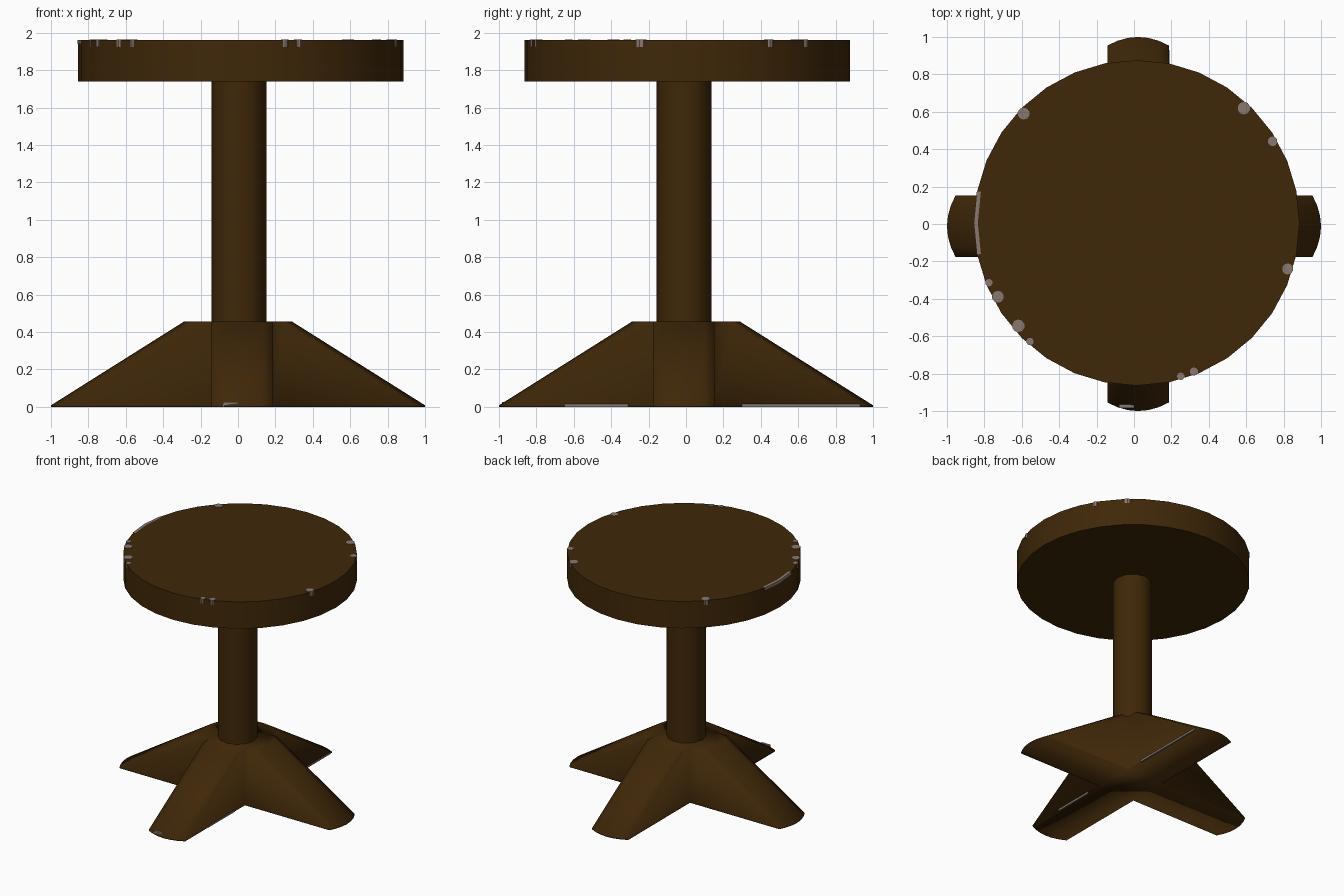
import bpy, bmesh, math

if "Cube" in bpy.data.objects:
    bpy.data.objects.remove(bpy.data.objects["Cube"])


def material(name, rgb):
    m = bpy.data.materials.new(name)
    m.diffuse_color = (*rgb, 1)
    m.use_nodes = True
    m.node_tree.nodes["Principled BSDF"].inputs["Base Color"].default_value = m.diffuse_color
    return m


wood = material("dark brown wood", (0.050, 0.0205, 0.0025))
worn = material("worn grey", (0.25, 0.19, 0.16))


def finish(name, bm, mat=wood, angle=32):
    bmesh.ops.recalc_face_normals(bm, faces=bm.faces)
    me = bpy.data.meshes.new(name)
    bm.to_mesh(me)
    bm.free()
    ob = bpy.data.objects.new(name, me)
    me.materials.append(mat)
    bpy.context.collection.objects.link(ob)
    bpy.ops.object.select_all(action='DESELECT')
    ob.select_set(True)
    bpy.context.view_layer.objects.active = ob
    bpy.ops.object.shade_smooth_by_angle(angle=math.radians(angle))
    return ob


def disc(name, sides, radius, x, y, z0, z1, mat=wood):
    bm = bmesh.new()
    bmesh.ops.create_cone(bm, cap_ends=True, segments=sides, radius1=radius,
                          radius2=radius, depth=z1 - z0)
    bmesh.ops.translate(bm, verts=bm.verts, vec=(x, y, (z0 + z1) / 2))
    return finish(name, bm, mat)


def plate(name, lo, hi):
    bm = bmesh.new()
    bmesh.ops.create_cube(bm, size=1)
    for v in bm.verts:
        v.co = [hi[i] if v.co[i] > 0 else lo[i] for i in range(3)]
    return finish(name, bm, worn)


# round seat and centre column
SX, SY, SR = 0.015, 0.006, 0.87
disc("seat", 32, SR, SX, SY, 1.74, 1.96)
disc("column", 12, 0.147, 0.005, -0.01, 0.44, 1.742)

# four-armed foot: a cross outline whose rounded tips slope up to the hub
HALF, SAG = 0.165, 0.046
CX, CY = 0.022, -0.012      # sideways offsets of the two crossing bars


def cross_outline(reach):
    pts = []
    for dx, dy in ((1, 0), (0, 1), (-1, 0), (0, -1)):
        ox, oy = (0, CY) if dx else (CX, 0)
        for i in range(7):
            t = -1 + i / 3
            r, s = reach - SAG * t * t, HALF * t
            pts.append((dx * r - dy * s + ox, dy * r + dx * s + oy))
        # inner corner before the next arm
        pts.append(((dx - dy) * HALF + CX, (dx + dy) * HALF + CY))
    return pts


bm = bmesh.new()
rings = []
for reach, z in ((1.0, 0.0), (1.0, 0.008), (0.29, 0.455)):
    rings.append([bm.verts.new((x, y, z)) for x, y in cross_outline(reach)])
for low, high in zip(rings, rings[1:]):
    n = len(low)
    for i in range(n):
        j = (i + 1) % n
        bm.faces.new((low[i], low[j], high[j], high[i]))
bm.faces.new(rings[0][::-1])
bm.faces.new(rings[-1])
finish("foot", bm, angle=180)

# small worn spots around the seat's top rim
for k, (deg, size) in enumerate(((136, .032), (47, .034), (31, .026), (-17, .03),
                                 (202, .02), (208, .032), (221, .034), (228, .02),
                                 (286, .02), (291, .022))):
    a = math.radians(deg)
    r = SR - size + 0.003
    disc(f"worn_spot_{k}", 10, size, SX + r * math.cos(a), SY + r * math.sin(a),
         1.925, 1.963, worn)

# worn strip along the left part of the rim
bm = bmesh.new()
prev = None
for deg in (168.75, 180, 191.25):
    a = math.radians(deg)
    c, s = math.cos(a), math.sin(a)
    col = [bm.verts.new((SX + r * c, SY + r * s, z))
           for r, z in ((SR + .002, 1.94), (SR + .002, 1.962), (SR - .02, 1.962))]
    if prev:
        for i in range(2):
            bm.faces.new((prev[i], col[i], col[i + 1], prev[i + 1]))
    prev = col
finish("worn_rim_strip", bm, worn)

# worn lower edges of one foot bar, and a spot on its front tip
for name, y0, y1 in (("front_edge_wear", -0.65, -0.31), ("back_edge_wear", 0.30, 0.93)):
    plate(name, (0.178, y0, -0.001), (0.189, y1, 0.014))
plate("front_tip_wear", (-0.08, -0.983, 0.0), (0.0, -0.965, 0.027))
